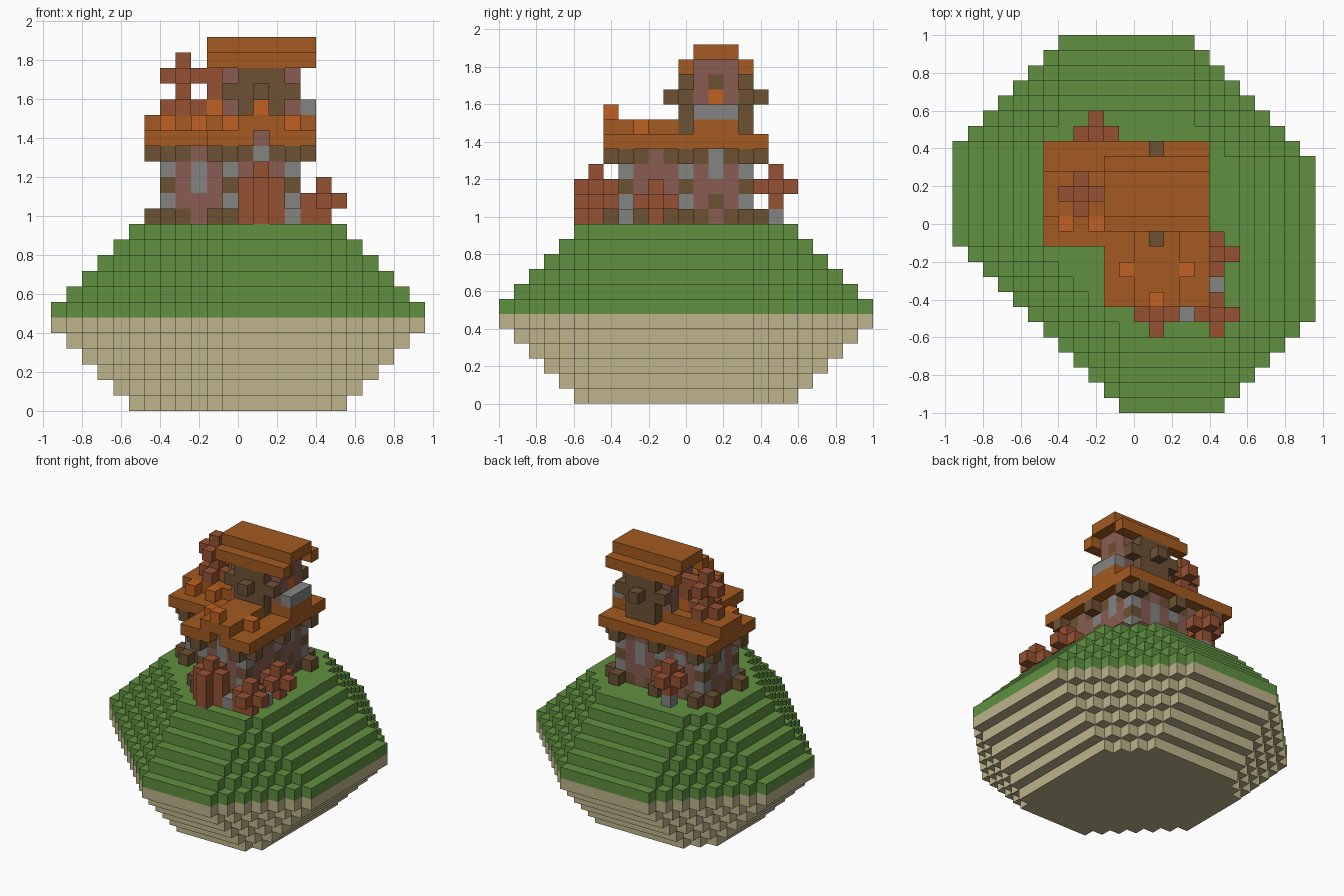
import bpy
import bmesh
from mathutils import Vector

if "Cube" in bpy.data.objects:
    bpy.data.objects.remove(bpy.data.objects["Cube"], do_unlink=True)

UNIT = 0.08
ORIGIN = Vector((-0.96, -1.0, 0.0))
COLOURS = {
    "grass green": (96, 144, 64), "sand": (189, 179, 139),
    "roof orange": (163, 90, 33), "bright tile": (192, 97, 34),
    "rust leaves": (150, 82, 50), "timber brown": (108, 81, 51),
    "mauve plaster": (136, 92, 82), "stone grey": (132, 132, 130),
}


def linear(c):
    c /= 255
    return c / 12.92 if c < 0.04 else ((c + 0.055) / 1.055) ** 2.4


MATERIALS = {}
for label, rgb in COLOURS.items():
    mat = bpy.data.materials.new(label)
    mat.use_nodes = True
    value = (*[linear(c) for c in rgb], 1)
    mat.diffuse_color = value
    mat.node_tree.nodes["Principled BSDF"].inputs["Base Color"].default_value = value
    MATERIALS[label] = mat

taken = set()   # every filled cell; the first part to claim a cell keeps it
parts = []


def part(name, colour, cells):
    own = set(cells) - taken
    taken.update(own)
    parts.append((name, colour, own))


def box(x, y, z):
    """Cells of a block; each argument is one index or an inclusive pair."""
    spans = [range(a[0], a[1] + 1) if isinstance(a, tuple) else (a,) for a in (x, y, z)]
    return {(i, j, k) for i in spans[0] for j in spans[1] for k in spans[2]}


def plus(x, y, z):
    """Flat cross of five cells."""
    return box((x - 1, x + 1), y, z) | box(x, (y - 1, y + 1), z)


# Island: an uneven octagon that shrinks one cell per layer
def island_layer(k):
    d = 5 - k if k < 6 else k - 6
    return {(i, j, k) for i in range(d, 24 - d) for j in range(d, 25 - d)
            if 11 + d <= i + j <= 39 - d and d - 17 <= i - j <= 17 - d}


part("island_base", "sand", set().union(*[island_layer(k) for k in range(6)]))
part("island_grass", "grass green", set().union(*[island_layer(k) for k in range(6, 12)]))

# Posts with spreading feet and heads, banded in stone
POSTS = [(7, 12), (11, 12), (15, 12), (7, 16), (11, 16), (15, 16), (11, 8), (15, 8)]
timber, bands = set(), set()
for x, y in POSTS:
    timber |= plus(x, y, 12) | plus(x, y, 16) | {(x, y, 14)}
    bands |= {(x, y, 13), (x, y, 15)}
part("house_posts", "timber brown", timber)
part("post_bands", "stone grey", bands)

# Windows and door trim in the bays between posts
windows = set()
for x, y in [(9, 12), (9, 16), (13, 16), (7, 14), (11, 10)]:
    windows |= box(x, y, (14, 15))
windows |= box(13, 8, (15, 16)) | box(15, 14, (15, 16))
part("house_windows", "stone grey", windows)
part("side_door", "timber brown", box(15, 14, 13))

# House walls
part("house_walls", "mauve plaster",
     box((7, 15), (12, 16), (12, 16)) | box((11, 15), (8, 11), (12, 16)) | {(13, 8, 17)})

# Tower: plaster core with round timber faces front and back
faces, sills = set(), set()
for y, out in ((12, 11), (16, 17)):
    faces |= box((12, 14), y, (18, 21)) | box((11, 15), y, 20)
    sills |= {(13, out, 20)}
part("tower_timber", "timber brown", faces)
part("tower_sills", "timber brown", sills)
part("tower_lintel", "timber brown", box(15, 14, 21))
part("tower_lamp", "bright tile", box(15, 14, 20) | box(10, 14, 19))
part("tower_core", "mauve plaster", box((11, 15), (13, 15), (19, 22)))
part("tower_balcony", "stone grey", box(16, (13, 15), 19))

# Lower roof: stepped gables on the main house and front wing
lower = box((6, 16), (11, 17), 17) | box((10, 16), (7, 10), 17)
lower -= {(13, 7, 17)}
part("lower_roof", "roof orange",
     lower | box((6, 16), (13, 15), 18) | box((12, 14), (7, 12), 18))
part("raised_tiles", "bright tile",
     {(7, 12, 18), (9, 12, 18), (11, 9, 18), (15, 9, 18), (13, 7, 19)})

# Tower roof
part("tower_roof", "roof orange",
     box((10, 16), (13, 15), 23) | box((10, 16), 12, 22) | box((10, 16), 16, 22))

# Bushes: cross-shaped clumps around the house and on the roof
part("roof_bush", "rust leaves",
     plus(8, 14, 19) | plus(8, 14, 21) | box(8, 14, (18, 22)) | box(10, 14, (20, 21)))
part("front_bush", "rust leaves",
     plus(13, 6, 12) | plus(13, 6, 13) | plus(13, 6, 14) | {(13, 6, 15)})
part("corner_bush", "rust leaves",
     plus(17, 6, 13) | box(17, 6, (12, 14)) | {(16, 6, 12)})
part("side_bush", "rust leaves", plus(17, 10, 13) | box(17, 10, (12, 14)))
part("back_bush", "rust leaves", plus(9, 18, 14) | box(9, 18, (13, 15)))
part("garden_stones", "stone grey", {(15, 6, 12), (17, 8, 12), (9, 18, 12)})


# Build each part from the exposed faces of its cells
def build(name, colour, cells):
    bm = bmesh.new()
    corners = {}

    def vert(p):
        key = tuple(p)
        if key not in corners:
            corners[key] = bm.verts.new(ORIGIN + Vector(key) * UNIT)
        return corners[key]

    for cell in sorted(cells):
        for axis in range(3):
            u, v = (axis + 1) % 3, (axis + 2) % 3
            for side in (0, 1):
                near = list(cell)
                near[axis] += 2 * side - 1
                if tuple(near) in taken:
                    continue
                quad = []
                for du, dv in ((0, 0), (1, 0), (1, 1), (0, 1)):
                    p = list(cell)
                    p[axis] += side
                    p[u] += du
                    p[v] += dv
                    quad.append(vert(p))
                bm.faces.new(quad if side else quad[::-1])
    mesh = bpy.data.meshes.new(name)
    bm.to_mesh(mesh)
    bm.free()
    mesh.materials.append(MATERIALS[colour])
    bpy.context.collection.objects.link(bpy.data.objects.new(name, mesh))


for entry in parts:
    build(*entry)
